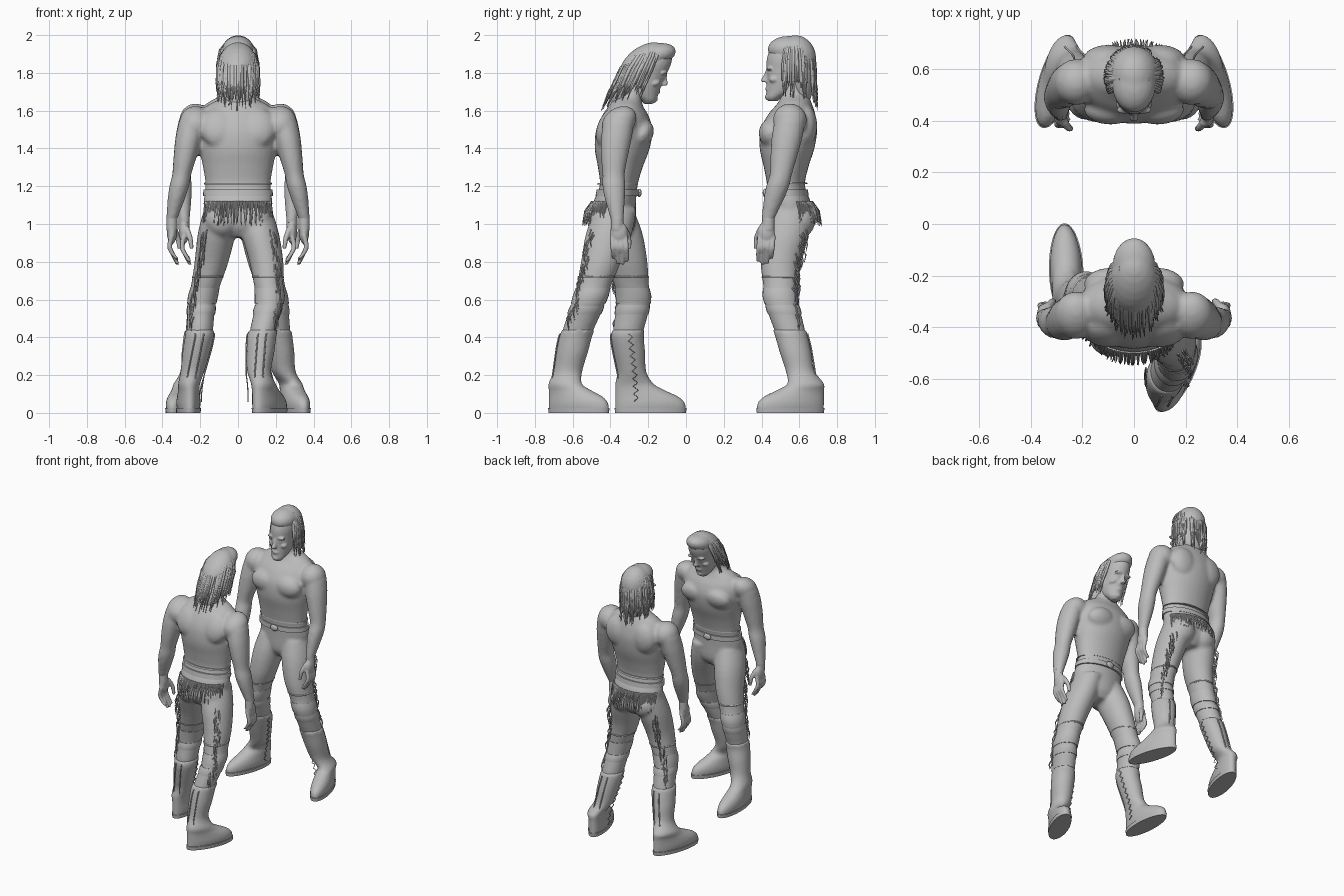
import bpy, bmesh, math, random
from mathutils import Vector, Matrix

random.seed(4)
if "Cube" in bpy.data.objects:
    bpy.data.objects.remove(bpy.data.objects["Cube"], do_unlink=True)
grey = bpy.data.materials.new("plain grey")
grey.use_nodes = True
grey.diffuse_color = (0.5, 0.5, 0.5, 1)
grey.node_tree.nodes["Principled BSDF"].inputs["Base Color"].default_value = grey.diffuse_color

def spline(rows, steps):
    """Smooth interpolation through rows of numbers."""
    out = []
    for i in range(len(rows) - 1):
        a, b, c, d = (rows[max(0, min(len(rows) - 1, k))] for k in (i - 1, i, i + 1, i + 2))
        for t in (s / steps for s in range(steps)):
            out.append([q + 0.5 * t * (r - p + t * (2*p - 5*q + 4*r - e + t * (3*(q - r) + e - p)))
                        for p, q, r, e in zip(a, b, c, d)])
    return out + [list(rows[-1])]

def loft(bm, rings, n=24, steps=4):
    """Closed skin over level ellipses (x, y, z, rx, ry, turn)."""
    loops = []
    for x, y, z, rx, ry, turn in spline([tuple(r) + (0,) * (6 - len(r)) for r in rings], steps):
        spin = Matrix.Rotation(turn, 3, 'Z')
        loops.append([bm.verts.new(Vector((x, y, z)) + spin @ Vector(
            (rx * math.cos(k * math.tau / n), ry * math.sin(k * math.tau / n), 0))) for k in range(n)])
    for lo, hi in zip(loops, loops[1:]):
        for k in range(n):
            bm.faces.new((lo[k], lo[(k + 1) % n], hi[(k + 1) % n], hi[k]))
    bm.faces.new(loops[0][::-1])
    bm.faces.new(loops[-1])

def ball(bm, centre, radii):
    bmesh.ops.create_uvsphere(bm, u_segments=20, v_segments=12, radius=1,
                              matrix=Matrix.Translation(centre) @ Matrix.Diagonal((*radii, 1)))

def bend(p, pose):
    """Lean the upper body and head forward."""
    k = (max(p.z - 1.1, 0) / 0.66) ** 2
    return Vector((p.x, p.y - pose["lean"] * k, p.z - pose["drop"] * k))

def place(name, data, pose):
    ob = bpy.data.objects.new(pose["name"] + "_" + name, data)
    data.materials.append(grey)
    ob.location.y, ob.rotation_euler.z = pose["y"], pose["turn"]
    bpy.context.collection.objects.link(ob)
    return ob

def finish(bm, name, pose, voxel=0, smooth=3):
    """Turn the skins into one object, blended together when a voxel size is given."""
    for v in bm.verts:
        v.co = bend(v.co, pose)
    bmesh.ops.recalc_face_normals(bm, faces=bm.faces)
    for f in bm.faces:
        f.smooth = True
    mesh = bpy.data.meshes.new(name)
    bm.to_mesh(mesh)
    bm.free()
    ob = place(name, mesh, pose)
    if voxel:
        m = ob.modifiers.new("blend", 'REMESH')
        m.mode, m.voxel_size, m.use_smooth_shade = 'VOXEL', voxel, True
        s = ob.modifiers.new("soften", 'SMOOTH')
        s.iterations, s.factor = smooth, 0.5
    else:
        mesh.set_sharp_from_angle(angle=math.radians(40))

def strands(name, paths, width, pose, tip):
    cu = bpy.data.curves.new(name, 'CURVE')
    cu.dimensions, cu.bevel_depth, cu.bevel_resolution, cu.use_fill_caps = '3D', width, 1, True
    for path in paths:
        sp = cu.splines.new('POLY')
        sp.points.add(len(path) - 1)
        for i, p in enumerate(path):
            sp.points[i].co = (*bend(Vector(p), pose), 1)
            sp.points[i].radius = 1 - (1 - tip) * (i / (len(path) - 1)) ** 2
    place(name, cu, pose)

def leg_at(path, z):
    for (x0, y0, z0), (x1, y1, z1) in zip(path, path[1:]):
        if z >= z1:
            t = (z0 - z) / (z0 - z1)
            return x0 + (x1 - x0) * t, y0 + (y1 - y0) * t
    return path[-1][:2]

TORSO = [(0, 0, .93, .08, .07), (0, 0, .99, .16, .11), (0, 0, 1.1, .183, .115), (0, -.02, 1.2, .172, .1),
         (0, -.02, 1.3, .185, .118), (0, -.015, 1.4, .205, .145), (0, -.005, 1.5, .22, .15),
         (0, .01, 1.58, .21, .125), (0, .025, 1.64, .165, .09), (0, .025, 1.69, .08, .07), (0, 0, 1.77, .06, .065)]
HEAD = [(0, -.09, 1.65, .025, .025), (0, -.083, 1.67, .045, .042), (0, -.045, 1.71, .062, .08),
        (0, -.03, 1.76, .072, .093), (0, -.02, 1.82, .077, .104), (0, -.015, 1.88, .08, .106),
        (0, -.01, 1.94, .065, .085), (0, -.005, 1.975, .03, .04)]
LEG = [(1.08, .09, .11), (.95, .1, .122), (.8, .09, .106), (.68, .078, .092), (.6, .075, .089),
       (.5, .071, .086), (.42, .068, .08), (.3, .055, .07)]

def man(pose):
    legs = [[(s * .095, 0, 1.05)] + [(x, y, z) for (x, y), z in zip(pts, (.8, .6, .4, .2, .1))]
            for s, pts in zip((1, -1), pose["legs"])]
    body, hands, head, hair, bands, boots, soles = (bmesh.new() for _ in range(7))
    loft(body, TORSO, 32)
    for s, path in zip((1, -1), legs):
        # chest, seat, back and shoulder muscles
        ball(body, (s * .09, -.105, 1.48), (.105, .06, .075))
        ball(body, (s * .085, .06, 1.02), (.09, .075, .09))
        ball(body, (s * .1, .085, 1.52), (.1, .06, .11))
        ball(body, (s * .225, pose["shoulder"], 1.55), (.085, .09, .088))
        # thigh and calf
        loft(body, [(*leg_at(path, z), z, rx, ry) for z, rx, ry in LEG])
        # arm
        sh, el = Vector((.245, pose["shoulder"], 1.55)), Vector((.3, pose["elbow"], 1.25))
        wr = Vector((*pose["wrist"], 1.03))
        arm = [(sh.lerp(el, t), r) for t, r in ((0, .075), (.3, .076), (.65, .066), (.95, .055))]
        arm += [(el.lerp(wr, t), r) for t, r in ((.2, .057), (.5, .051), (1, .033), (1.1, .032))]
        loft(body, [(s * p.x, p.y, p.z, r * .92, r * 1.08) for p, r in arm], 18)
        # hand with fingers and thumb
        loft(hands, [(s * wr.x, wr.y, z, .03, .034) for z in (1.04, .97)], 16)
        ball(hands, (s * wr.x, wr.y - .01, .955), (.027, .046, .06))
        for k, reach in enumerate((.8, .785, .79, .815)):
            y = wr.y - .045 + .024 * k
            loft(hands, [(s * wr.x, y, .94, .013, .013), (s * (wr.x + .012), y - .004, .88, .014, .013),
                         (s * (wr.x - .005), y - .008, .84, .013, .012),
                         (s * (wr.x - .03), y - .008, reach, .01, .01)], 10)
        loft(hands, [(s * (wr.x - .01), wr.y - .035, .985, .016, .018), (s * (wr.x - .03), wr.y - .06, .93, .015, .015),
                     (s * (wr.x - .04), wr.y - .065, .87, .011, .011)], 10)
    finish(body, "body", pose, .012, 3)
    finish(hands, "hands", pose, .0065, 2)

    # head with nose, mouth, chin, brows, eyes, cheeks and ears
    loft(head, HEAD)
    loft(head, [(0, -.135, 1.752, .02, .017), (0, -.133, 1.765, .016, .02), (0, -.124, 1.79, .01, .014),
                (0, -.118, 1.815, .01, .01)], 12)
    ball(head, (0, -.118, 1.716), (.026, .013, .012))
    ball(head, (0, -.115, 1.672), (.024, .017, .017))
    for s in (1, -1):
        ball(head, (s * .034, -.108, 1.822), (.034, .016, .01))
        ball(head, (s * .031, -.104, 1.797), (.015, .012, .009))
        ball(head, (s * .045, -.083, 1.765), (.026, .028, .018))
        ball(head, (s * .076, -.005, 1.785), (.012, .022, .034))
    finish(head, "head", pose, .0065, 2)

    # hair mass and loose locks
    ball(hair, (0, .028, 1.876), (.1, .112, .124))
    ball(hair, (0, -.012, 1.925), (.084, .106, .07))
    ball(hair, (0, .07, 1.76), (.092, .056, .14))
    finish(hair, "hair_mass", pose, .011, 1)
    locks = []
    for t in (random.uniform(-2.1, 2.1) for _ in range(110)):
        end = 1.6 + .035 * abs(t) + random.uniform(0, .12)
        locks.append([(math.sin(t) * a * random.uniform(.95, 1.05), .02 + math.cos(t) * b, z)
                      for a, b, z in ((.05, .05, 1.97), (.09, .095, 1.92), (.105, .115, 1.85),
                                      (.109, .118, 1.76), (.108, .122, (1.76 + end) / 2), (.112, .128, end))])
    strands("hair_locks", locks, .009, pose, .15)

    # belt, buckle and knee pads
    for z, h, g in ((1.165, .017, .009), (1.215, .004, .004)):
        loft(bands, [(0, -.014, z - h, .176 + g, .105 + g), (0, -.016, z + h, .174 + g, .102 + g)], 40, 1)
    ball(bands, (0, -.132, 1.165), (.03, .012, .022))
    for path in legs:
        for z, h, rx, ry in ((.62, .04, .08, .095), (.545, .025, .077, .092), (.72, .005, .084, .1)):
            loft(bands, [(*leg_at(path, z + k * h), z + k * h, rx - .003 * abs(k), ry - .003 * abs(k))
                         for k in (-1, 0, 1)], 28, 2)
    finish(bands, "belt_and_pads", pose)

    # boots: foot outline rising into the shaft, on a flat sole
    laces, seams = [], []
    for s, path, (heel, toe) in zip((1, -1), legs, pose["feet"]):
        heel, step = Vector(heel), Vector(toe) - Vector(heel)
        turn, size = math.atan2(step.x, -step.y), step.length
        rings = [(*(heel + step * f), z, w, size * f, turn) for z, f, w in (
            (.008, .5, .058), (.05, .495, .064), (.085, .45, .061), (.12, .35, .057), (.155, .27, .058))]
        rings += [(*leg_at(path, z), z, rx, ry, turn * .5) for z, rx, ry in (
            (.22, .063, .077), (.32, .073, .084), (.4, .077, .087), (.44, .076, .088))]
        loft(boots, rings, 28)
        loft(soles, [(*(heel + step / 2), z, .064 + g, size / 2 + g, turn) for z, g in ((0, 0), (.026, .003))], 32, 1)
        # inner lacing and rear seams
        spots = [(*leg_at(path, z), z, .06 + .017 * min(1, max(0, z - .15) / .2))
                 for z in (.06 + .02 * k for k in range(19))]
        laces.append([(x - s * (w + .002), y - .015 + .012 * (-1) ** k, z) for k, (x, y, z, w) in enumerate(spots)])
        seams += [[(x + off, y + w + .012, z) for x, y, z, w in spots[6:]] for off in (-.022, .022)]
    finish(boots, "boots", pose, .011, 2)
    finish(soles, "boot_soles", pose)
    strands("boot_laces", laces, .003, pose, 1)
    strands("boot_seams", seams, .004, pose, 1)

    # fringe round the seat and down the outer back of each leg
    fringe = []
    for t in (-1.25 + 2.5 * i / 59 for i in range(60)):
        sx, cy, j = math.sin(t), math.cos(t), random.uniform(-.012, .012)
        fringe.append([(.183 * sx, .118 * cy, 1.12), (.187 * sx + j / 2, .155 * cy, 1.07),
                       (.19 * sx + j, .168 * cy, 1.0 + j)])
    for s, path in zip((1, -1), legs):
        for z in (.97 - .014 * i for i in range(34)):
            (x, y), r = leg_at(path, z), .074 + .03 * max(0, z - .6) / .35
            j, a = random.uniform(0, .014), random.uniform(.7, 1.1)
            px, py = x + s * r * math.cos(a), y + (r + .014) * math.sin(a)
            fringe.append([(px, py, z), (px + s * j, py + .008 + j, z - .035), (px + s * j, py + j, z - .075)])
    strands("fringe", fringe, .0045, pose, .3)

# the two men, face to face
standing = [(.14, -.05), (.19, -.05), (.212, .01), (.245, .06), (.265, .07)]
man({"name": "standing_man", "y": .55, "turn": 0, "lean": 0, "drop": 0,
     "shoulder": 0, "elbow": -.05, "wrist": (.285, -.115),
     "legs": [standing, [(-x, y) for x, y in standing]],
     "feet": [((.25, .18), (.355, -.175)), ((-.25, .18), (-.355, -.175))]})
man({"name": "striding_man", "y": -.38, "turn": math.pi, "lean": .13, "drop": .02,
     "shoulder": .035, "elbow": .01, "wrist": (.35, -.015),
     "legs": [[(.14, -.07), (.19, -.105), (.205, -.07), (.245, -.095), (.255, -.1)],
              [(-.15, .07), (-.17, .13), (-.125, .205), (-.11, .25), (-.115, .26)]],
     "feet": [((.255, -.005), (.27, -.38)), ((-.095, .345), (-.24, .03))]})
